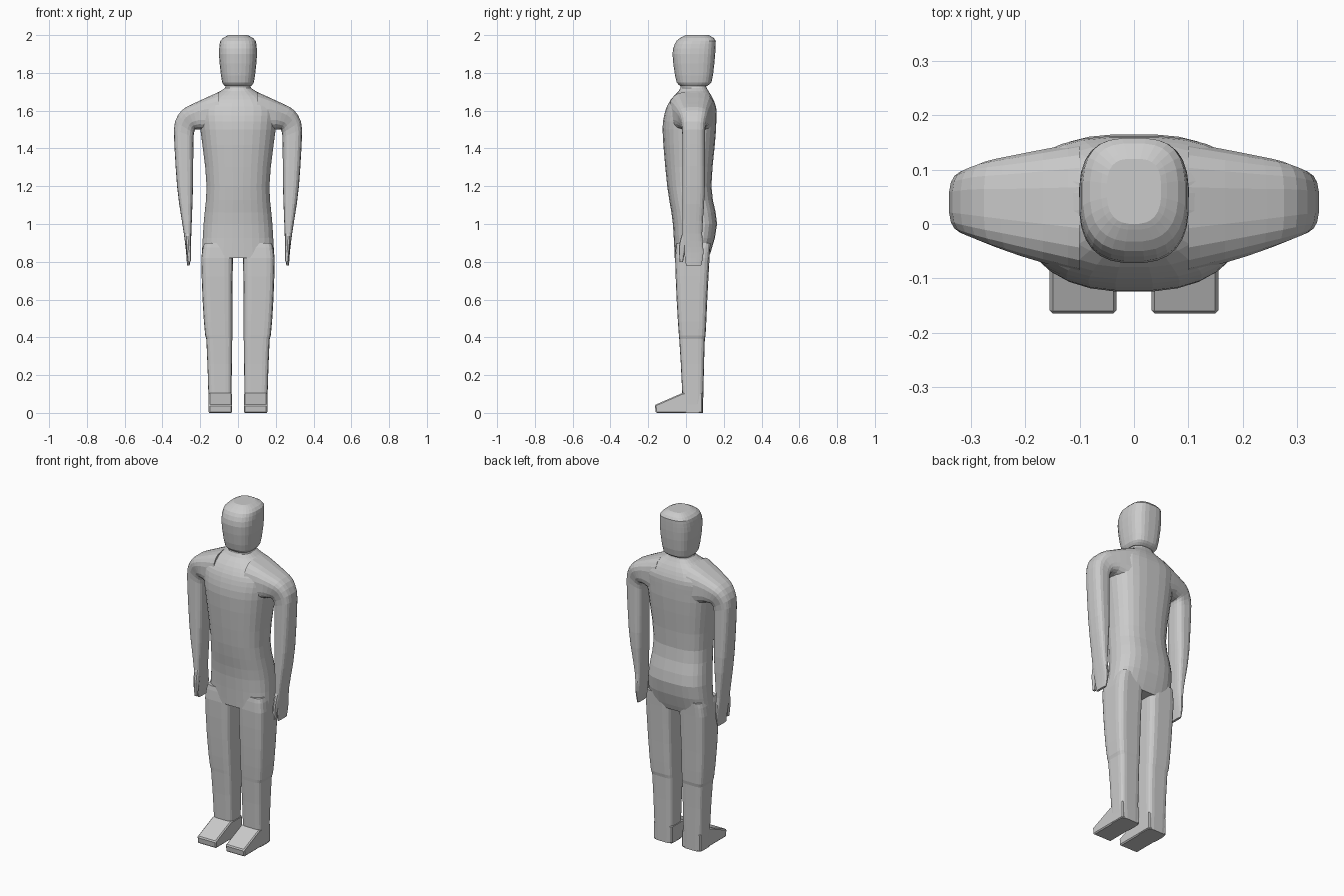
import bpy, bmesh
from math import cos, sin, pi, copysign

cube = bpy.data.objects.get("Cube")
if cube:
    bpy.data.objects.remove(cube, do_unlink=True)

colour = (.6, .6, .6, 1)
grey = bpy.data.materials.new("plain grey")
grey.use_nodes = True
grey.diffuse_color = colour
grey.node_tree.nodes["Principled BSDF"].inputs["Base Color"].default_value = colour


def finish(name, bm, mirror):
    bmesh.ops.recalc_face_normals(bm, faces=bm.faces)
    mesh = bpy.data.meshes.new(name)
    bm.to_mesh(mesh)
    bm.free()
    mesh.materials.append(grey)
    obj = bpy.data.objects.new(name, mesh)
    bpy.context.collection.objects.link(obj)
    if mirror:
        obj.modifiers.new("Mirror", 'MIRROR')
    return obj


def slope(before, after):
    """Tangent that never overshoots the key values."""
    return 2 * before * after / (before + after) if before * after > 0 else 0


def ease(p, a, b, q, t):
    """Smooth value between a and b, with neighbours p and q."""
    start, end = slope(a - p, b - a), slope(b - a, q - b)
    s = 1 - t
    return a * s * s * (1 + 2 * t) + b * t * t * (1 + 2 * s) + start * t * s * s - end * s * t * t


def refine(rings, steps):
    last = len(rings) - 1
    result = []
    for i in range(last):
        around = rings[max(i - 1, 0)], rings[i], rings[i + 1], rings[min(i + 2, last)]
        for k in range(steps):
            result.append([ease(*values, k / steps) for values in zip(*around)])
    return result + [rings[last]]


def power(value, exponent):
    return copysign(abs(value) ** (2 / exponent), value)


def loft(name, rings, front=2.5, back=2.5, sides=20, steps=3, mirror=True):
    """Each ring: inner x, inner z, outer x, outer z, front y, back y."""
    bm = bmesh.new()
    loops = []
    for xa, za, xb, zb, y_front, y_back in refine(rings, steps):
        middle, depth = (y_front + y_back) / 2, (y_back - y_front) / 2
        loop = []
        for i in range(sides):
            angle = 2 * pi * (i + .5) / sides
            exponent = back if sin(angle) > 0 else front
            across = (1 + power(cos(angle), exponent)) / 2
            y = middle + depth * power(sin(angle), exponent)
            loop.append(bm.verts.new((xa + (xb - xa) * across, y, za + (zb - za) * across)))
        loops.append(loop)
    for low, high in zip(loops, loops[1:]):
        for i in range(sides):
            j = (i + 1) % sides
            bm.faces.new((low[i], low[j], high[j], high[i]))
    bm.faces.new(loops[0])
    bm.faces.new(loops[-1])
    return finish(name, bm, mirror)


def level(z, inner, outer, y_front, y_back):
    return inner, z, outer, z, y_front, y_back


def centred(z, half_width, y_front, y_back):
    return level(z, -half_width, half_width, y_front, y_back)


# Torso from crotch to neck
loft("torso", [
    centred(.82, .193, -.06, .12),
    centred(1, .183, -.07, .165),
    centred(1.2, .167, -.1, .135),
    centred(1.5, .2, -.125, .16),
    centred(1.6, .21, -.11, .162),
    centred(1.66, .17, -.08, .145),
    centred(1.72, .07, -.03, .11),
    centred(1.75, .06, -.03, .1),
], front=2.4, back=2.8, sides=28, mirror=False)

# Head with squared jaw and domed crown
loft("head", [
    centred(1.73, .07, -.03, .11),
    centred(1.75, .084, -.05, .135),
    centred(1.9, .101, -.072, .155),
    centred(1.97, .094, -.05, .158),
    centred(2, .05, 0, .12),
], front=2.6, back=3, sides=28, mirror=False)

# Shoulders sweeping out and down into arms and flat hands
loft("arms", [
    (.1, 1.45, .1, 1.7, -.09, .15),
    (.2, 1.5, .21, 1.65, -.06, .13),
    (.225, 1.5, .3, 1.6, -.035, .115),
    (.235, 1.46, .34, 1.5, -.02, .1),
    level(1.2, .238, .323, -.02, .1),
    level(.95, .247, .287, -.02, .086),
    level(.85, .25, .275, -.01, .093),
    level(.78, .256, .27, 0, .08),
], front=3.2, back=3.2)

# Thumbs
loft("thumbs", [
    level(.95, .25, .28, -.02, .02),
    level(.88, .248, .275, -.037, 0),
    level(.8, .25, .266, -.034, -.016),
], sides=10)

# Squared legs with a slight crease below the knee
loft("legs", [
    level(.9, .04, .18, -.05, .13),
    level(.82, .026, .195, -.058, .125),
    level(.6, .03, .188, -.05, .113),
    level(.41, .03, .174, -.038, .104),
    level(.39, .03, .168, -.036, .1),
    level(.1, .034, .157, -.02, .092),
    level(0, .034, .154, -.02, .09),
], front=5, back=5, steps=2)

# Wedge feet
bm = bmesh.new()
profile = [(.088, 0), (-.16, 0), (-.165, .042), (-.02, .105), (.088, .105)]
side = bm.faces.new([bm.verts.new((.032, y, z)) for y, z in profile])
moved = bmesh.ops.extrude_face_region(bm, geom=[side])["geom"]
outer = [v for v in moved if isinstance(v, bmesh.types.BMVert)]
bmesh.ops.translate(bm, vec=(.123, 0, 0), verts=outer)
feet = finish("feet", bm, True)
feet.modifiers.new("Bevel", 'BEVEL').width = .006
